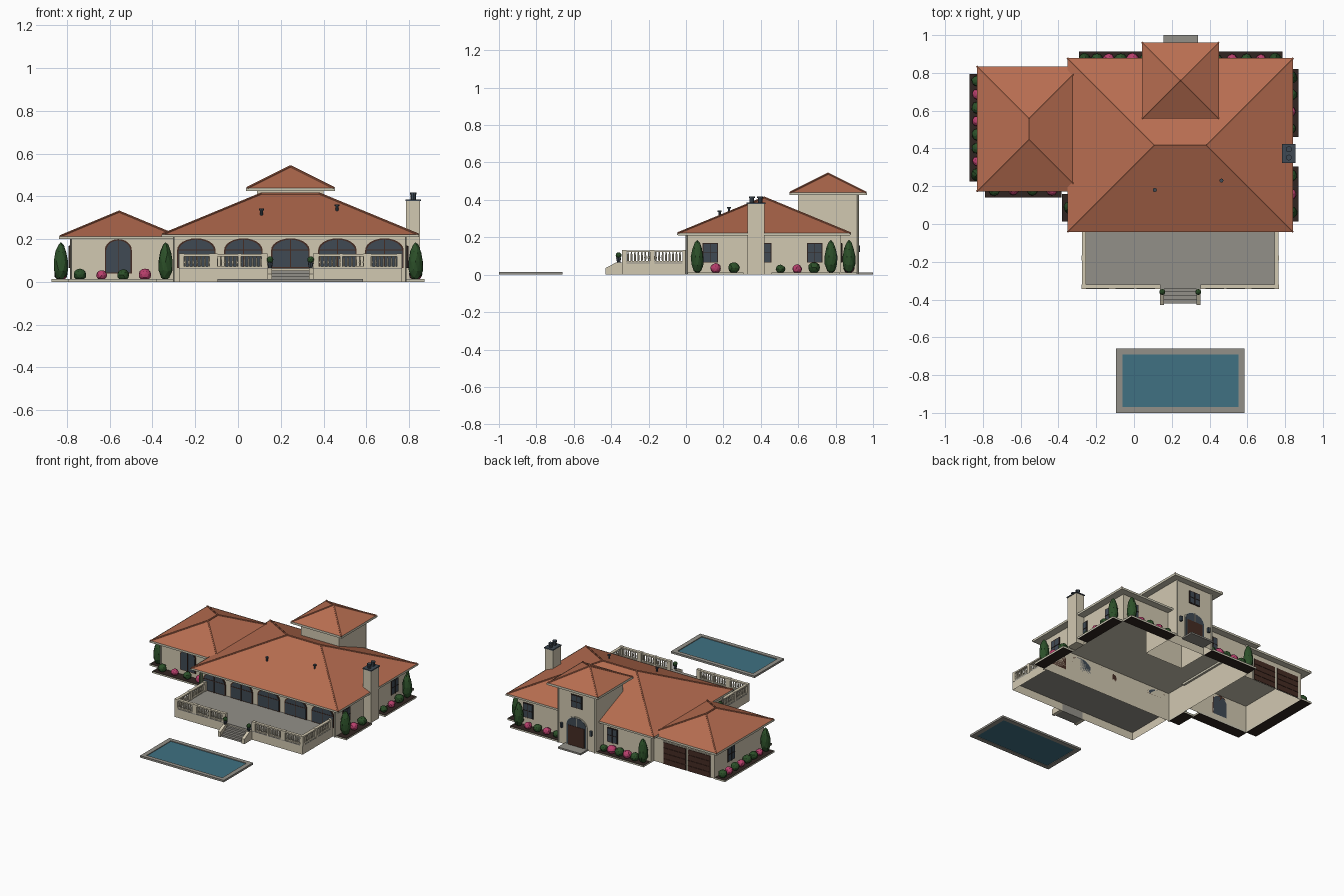
import bpy, bmesh, math, random
from mathutils import Matrix, Vector

if "Cube" in bpy.data.objects:
    bpy.data.objects.remove(bpy.data.objects["Cube"])

random.seed(4)


def mat(name, r, g, b):
    m = bpy.data.materials.new(name)
    m.diffuse_color = (r, g, b, 1)
    m.use_nodes = True
    m.node_tree.nodes["Principled BSDF"].inputs["Base Color"].default_value = m.diffuse_color
    return m


ROOF = mat("terracotta", 0.48, 0.155, 0.082)
STUCCO = mat("stucco", 0.64, 0.58, 0.44)
TRIM = mat("pale_trim", 0.60, 0.57, 0.45)
STONE = mat("concrete", 0.29, 0.28, 0.25)
WATER = mat("water", 0.05, 0.165, 0.225)
GLASS = mat("dark_glass", 0.05, 0.068, 0.088)
BROWN = mat("brown_wood", 0.06, 0.025, 0.017)
GREEN = mat("leaf_green", 0.025, 0.08, 0.022)
PINK = mat("flower_pink", 0.48, 0.05, 0.15)
SOIL = mat("dark_soil", 0.03, 0.018, 0.015)

parts = {}


def part(name, *mats):
    """Mesh collected under a part name, turned into an object at the end."""
    if name not in parts:
        parts[name] = (bmesh.new(), mats)
    return parts[name][0]


def box(bm, x0, x1, y0, y1, z0, z1):
    m = Matrix.Translation(((x0 + x1) / 2, (y0 + y1) / 2, (z0 + z1) / 2))
    bmesh.ops.create_cube(bm, size=1, matrix=m @ Matrix.Diagonal((x1 - x0, y1 - y0, z1 - z0, 1)))


def walls(bm, x0, x1, y0, y1, z0, z1):
    """Four thin walls, open at top and bottom."""
    c = [(x0, y0), (x1, y0), (x1, y1), (x0, y1)]
    lo, hi = ([bm.verts.new((x, y, z)) for x, y in c] for z in (z0, z1))
    for i in range(4):
        j = (i + 1) % 4
        bm.faces.new((lo[i], lo[j], hi[j], hi[i]))


def rod(bm, a, b, r0, r1=None, n=8):
    a, b = Vector(a), Vector(b)
    rot = (b - a).to_track_quat('Z', 'Y').to_matrix().to_4x4()
    bmesh.ops.create_cone(bm, cap_ends=True, segments=n, radius1=r0, radius2=r0 if r1 is None else r1,
                          depth=(b - a).length, matrix=Matrix.Translation((a + b) / 2) @ rot)


def prism(bm, pts, facing, at, depth):
    """Extrude a (along wall, height) outline outward from a wall plane."""
    u, n = {'-y': ((1, 0, 0), (0, -1, 0)), '+y': ((-1, 0, 0), (0, 1, 0)),
            '+x': ((0, 1, 0), (1, 0, 0)), '-x': ((0, -1, 0), (-1, 0, 0))}[facing]
    u, n, o = Vector(u), Vector(n), Vector(at)
    base = [o + u * a + Vector((0, 0, b)) for a, b in pts]
    lo = [bm.verts.new(p) for p in base]
    hi = [bm.verts.new(p + n * depth) for p in base]
    bm.faces.new(lo[::-1])
    bm.faces.new(hi)
    for i in range(len(lo)):
        j = (i + 1) % len(lo)
        bm.faces.new((lo[i], lo[j], hi[j], hi[i]))


def arch(w, z0, z1, rise):
    pts = [(-w, z0), (w, z0)]
    if not rise:
        return pts + [(w, z1), (-w, z1)]
    return pts + [(w * math.cos(t), z1 - rise + rise * math.sin(t))
                  for t in (math.pi * i / 12 for i in range(13))]


def window(kind, facing, at, w, z0, z1, rise=0.0, frame=SOIL, pane=GLASS, bars=()):
    """Frame plate, pane plate, centre mullion and cross bars."""
    f = part(kind + "_frames", frame)
    prism(f, arch(w, z0, z1, rise), facing, at, 0.005)
    prism(part(kind + "_panes", pane), arch(w - 0.006, z0 + 0.005, z1 - 0.006, rise), facing, at, 0.007)
    prism(f, [(-.002, z0), (.002, z0), (.002, z1 - .003), (-.002, z1 - .003)], facing, at, 0.009)
    for z in bars:
        prism(f, arch(w - .003, z - .002, z + .002, 0), facing, at, 0.009)


def hip_roof(name, x0, x1, y0, y1, zs, ze, zr):
    """Hip roof: soffit and fascia in trim, tiled slopes, round hip caps."""
    bm = part(name, ROOF, TRIM)
    cx, cy, h = (x0 + x1) / 2, (y0 + y1) / 2, min(x1 - x0, y1 - y0) / 2
    along_x = (x1 - x0) > (y1 - y0)
    r0, r1 = ((x0 + h, cy, zr), (x1 - h, cy, zr)) if along_x else ((cx, y0 + h, zr), (cx, y1 - h, zr))
    c = [(x0, y0), (x1, y0), (x1, y1), (x0, y1)]
    lo = [bm.verts.new((*p, zs)) for p in c]
    hi = [bm.verts.new((*p, ze)) for p in c]
    a, b = bm.verts.new(r0), bm.verts.new(r1)
    top = [a, b, b, a] if along_x else [a, a, b, b]
    trim = [bm.faces.new(lo[::-1])]
    for i in range(4):
        j = (i + 1) % 4
        trim.append(bm.faces.new((lo[i], lo[j], hi[j], hi[i])))
        loop = [hi[i], hi[j], top[j]] + ([top[i]] if top[i] != top[j] else [])
        bm.faces.new(loop)
        rod(part(name + "_hip_caps", ROOF), hi[i].co, top[i].co, 0.006, n=6)
    for f in trim:
        f.material_index = 1
    if (b.co - a.co).length > 0.01:
        rod(part(name + "_hip_caps", ROOF), r0, r1, 0.006, n=6)
    g = part(name + "_gutter", TRIM)
    walls(g, x0 - .005, x1 + .005, y0 - .005, y1 + .005, zs + .001, ze - .001)


def plant(kind, x, y):
    if kind == 'C':
        bm, s, seg = part("cypresses", GREEN), (.034, .034, .09), 2
    else:
        bm = part("green_shrubs", GREEN) if kind == 'g' else part("flower_bushes", PINK)
        r = random.uniform(.025, .033)
        s, seg = (r, r, r * 0.95), 2
    vs = bmesh.ops.create_icosphere(bm, subdivisions=seg, radius=1)['verts']
    for v in vs:
        k = random.uniform(.92, 1.06)
        taper = 1 - .25 * v.co.z if kind == 'C' else 1
        v.co = Vector((x + v.co.x * s[0] * k * taper, y + v.co.y * s[1] * k * taper,
                       .006 + s[2] + v.co.z * s[2] * (1 if kind == 'C' else min(k, 1))))


def bed(x0, x1, y0, y1, kinds):
    """Soil strip with a kerb and a row of plants."""
    box(part("bed_soil", SOIL), x0, x1, y0, y1, 0, .009)
    walls(part("bed_kerb", TRIM), x0 - .003, x1 + .003, y0 - .003, y1 + .003, 0, .013)
    for i, k in enumerate(kinds):
        t = (i + .5) / len(kinds)
        if x1 - x0 > y1 - y0:
            plant(k, x0 + t * (x1 - x0), (y0 + y1) / 2)
        else:
            plant(k, (x0 + x1) / 2, y0 + t * (y1 - y0))


# house bodies and roofs
walls(part("main_walls", STUCCO), -.295, .788, .008, .828, 0, .215)
walls(part("garage_walls", STUCCO), -.785, -.295, .222, .79, 0, .205)
walls(part("tower_walls", STUCCO), .09, .40, .60, .915, 0, .435)
hip_roof("main_roof", -.352, .842, -.042, .878, .21, .222, .412)
hip_roof("garage_roof", -.832, -.28, .172, .835, .20, .213, .328)
hip_roof("tower_roof", .043, .449, .558, .962, .425, .439, .54)

# chimney with cap and pots, roof vents
box(part("chimney", STUCCO), .787, .852, .328, .42, 0, .38)
box(part("chimney_cap", GLASS), .783, .856, .324, .424, .378, .386)
for y in (.352, .396):
    rod(part("chimney_pots", GLASS), (.82, y, .384), (.82, y, .41), .012)
    rod(part("chimney_pots", GLASS), (.82, y, .41), (.82, y, .418), .016)
for x, y, z in ((.11, .18, .31), (.463, .23, .33)):
    rod(part("roof_vents", GLASS), (x, y, z), (x, y, z + .025), .006)
    rod(part("roof_vents", GLASS), (x, y, z + .025), (x, y, z + .033), .011)

# terrace doors and garden windows
for i in range(5):
    window("terrace_door", '-y', (.245 + (i - 2) * .22, .008, 0), .09, .066, .204, .055, BROWN, bars=(.15,))
window("garage_arch_window", '-y', (-.56, .222, 0), .063, .04, .2, .05, BROWN)
for y in (.13, .415, .688):
    window("window", '+x', (.788, y, 0), .042, .064, .17, bars=(.117,))
for x in (.015, .70):
    window("window", '+y', (x, .828, 0), .042, .064, .17, bars=(.117,))
window("window", '-x', (-.785, .6, 0), .042, .064, .17, bars=(.117,))
window("window", '+y', (.245, .915, 0), .045, .29, .385, bars=(.337,))

# entrance: arched transom, door, lanterns, step
window("entrance_arch", '+y', (.245, .915, 0), .085, .012, .225, .06, TRIM)
prism(part("entrance_door", BROWN), arch(.066, .012, .155, 0), '+y', (.245, .915, 0), .0095)
box(part("entrance_step", STONE), .155, .34, .90, 1.0, 0, .012)
for x in (.125, .365):
    box(part("lanterns", GLASS), x - .008, x + .008, .915, .931, .12, .155)

# two garage doors with panel grooves
for x in (-.465, -.665):
    prism(part("garage_door_trim", TRIM), arch(.097, .0, .168, 0), '+y', (x, .79, 0), .004)
    for k in range(4):
        prism(part("garage_doors", BROWN), arch(.09, .003 + k * .04, .041 + k * .04, 0), '+y', (x, .79, 0), .008)

# downspouts
for x, y, z in ((-.78, .217, .2), (-.30, .003, .21), (.785, .003, .21), (.395, .92, .43), (.095, .92, .43)):
    rod(part("downspouts", TRIM), (x, y, 0), (x, y, z), .005, n=6)

# terrace: base walls, slab, posts, rails, balusters
walls(part("terrace_base", STUCCO), -.275, .765, -.343, .008, 0, .06)
box(part("terrace_slab", STONE), -.275, .765, -.343, .008, .058, .066)
rail, bal = part("terrace_railing", STUCCO), part("balusters", STUCCO)
for s in (-1, 1):
    def X(d):
        return .245 + s * d
    for d, w in ((.51, .012), (.36, .018), (.238, .006), (.12, .014)):
        box(rail, X(d) - w, X(d) + w, -.343, -.319, .06, .132)
    a, b = sorted((X(.52), X(.107)))
    box(rail, a, b, -.342, -.320, .12, .13)
    box(rail, a, b, -.340, -.322, .06, .072)
    box(rail, X(.51) - .011, X(.51) + .011, -.342, .008, .12, .13)
    box(rail, X(.51) - .009, X(.51) + .009, -.342, .008, .06, .072)
    for y in (-.18, -.008):
        box(rail, X(.51) - .012, X(.51) + .012, y - .012, y + .012, .06, .132)
    spots = [(X(.14 + .0185 * i), -.331) for i in range(20)] + [(X(.51), -.31 + .0185 * i) for i in range(16)]
    for x, y in spots:
        rod(bal, (x, y, .07), (x, y, .092), .004, .006, 6)
        rod(bal, (x, y, .092), (x, y, .122), .006, .003, 6)
    # stair cheek with planted urn
    prism(part("stair_cheeks", STUCCO), [(-.43, 0), (-.343, 0), (-.343, .066), (-.372, .066), (-.43, .036)],
          '+x', (X(.097) - .011, 0, 0), .022)
    rod(part("urns", GLASS), (X(.095), -.36, .064), (X(.095), -.36, .092), .008, .014)
    bmesh.ops.create_icosphere(part("urn_plants", GREEN), subdivisions=2, radius=.016,
                               matrix=Matrix.Translation((X(.095), -.36, .104)))
for i in range(4):
    box(part("terrace_steps", STONE), .158, .332, -.42 + i * .02, -.343, i * .0135, (i + 1) * .0135)

# pool: coping ring and water
cop = part("pool_coping", STONE)
for x0, x1, y0, y1 in ((-.095, .585, -1, -.97), (-.095, .585, -.69, -.66),
                       (-.095, -.062, -.97, -.69), (.552, .585, -.97, -.69)):
    box(cop, x0, x1, y0, y1, 0, .014)
box(part("pool_water", WATER), -.062, .552, -.97, -.69, .004, .009)

# planting beds
bed(.791, .87, .012, .305, "Cpg")
bed(.791, .87, .46, .82, "gpgC")
bed(-.79, -.385, .14, .219, "gpgp")
bed(-.38, -.298, .012, .16, "C")
bed(-.87, -.788, .225, .793, "Cpggpgpg")
bed(-.292, .087, .831, .912, "Cgpgpg")
bed(.403, .787, .831, .912, "gpgpC")

# turn every collected part into an object
for name, (bm, mats) in parts.items():
    me = bpy.data.meshes.new(name)
    bmesh.ops.recalc_face_normals(bm, faces=bm.faces)
    bm.to_mesh(me)
    bm.free()
    for m in mats:
        me.materials.append(m)
    bpy.context.collection.objects.link(bpy.data.objects.new(name, me))
